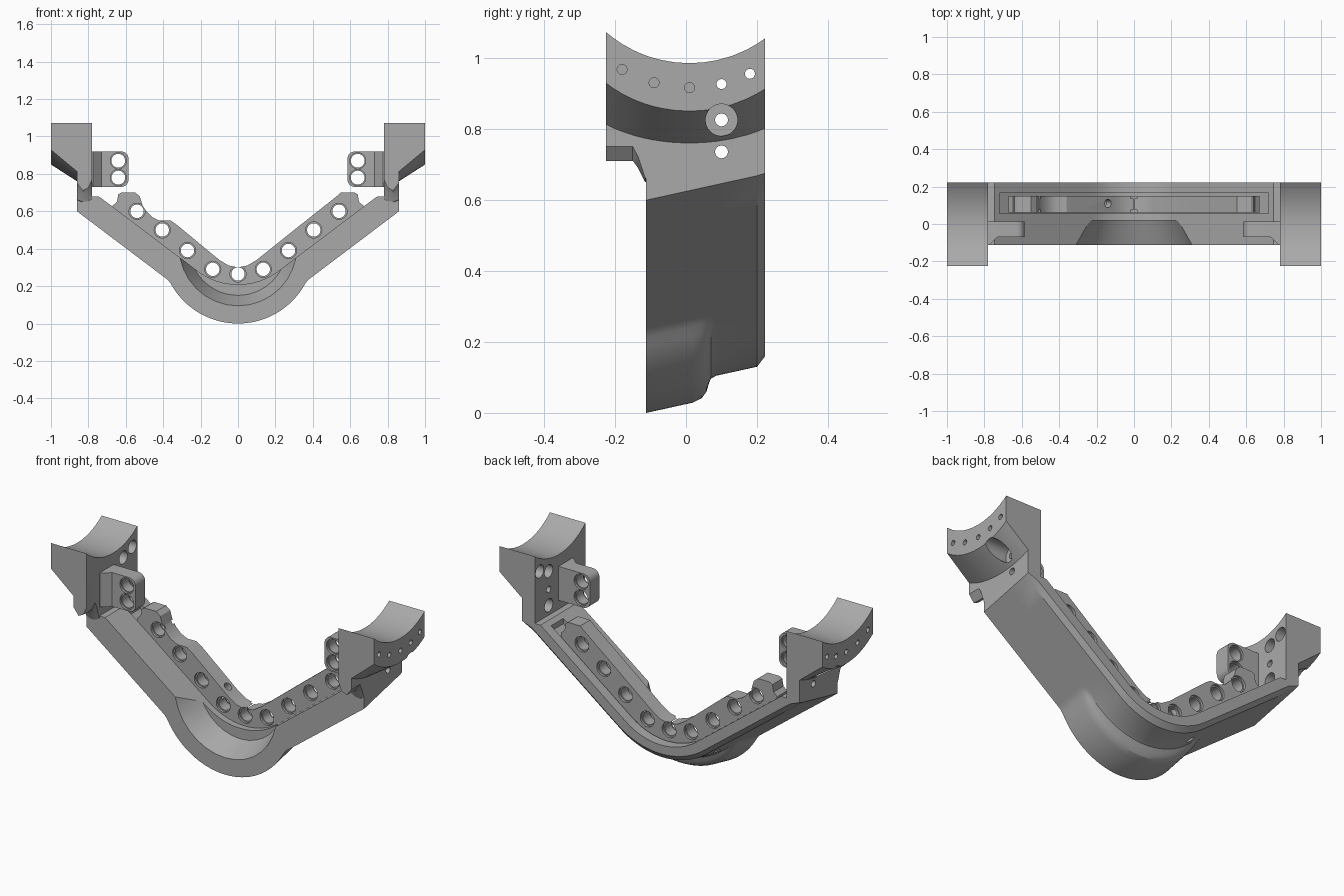
import bpy, bmesh, math
from mathutils import Vector, Matrix

cube = bpy.data.objects.get("Cube")
if cube:
    bpy.data.objects.remove(cube, do_unlink=True)

grey = bpy.data.materials.new("Satin grey")
grey.use_nodes = True
COLOR = (0.40, 0.40, 0.40, 1)
grey.diffuse_color = COLOR
grey.node_tree.nodes["Principled BSDF"].inputs["Base Color"].default_value = COLOR


def link(name, bm):
    bmesh.ops.recalc_face_normals(bm, faces=bm.faces[:])
    mesh = bpy.data.meshes.new(name)
    bm.to_mesh(mesh)
    bm.free()
    mesh.materials.append(grey)
    obj = bpy.data.objects.new(name, mesh)
    bpy.context.scene.collection.objects.link(obj)
    return obj


def add_loft(bm, rings):
    """Skin matching closed rings and cap both ends."""
    rows = [[bm.verts.new(p) for p in ring] for ring in rings]
    n = len(rows[0])
    for a, b in zip(rows, rows[1:]):
        for i in range(n):
            j = (i + 1) % n
            bm.faces.new((a[i], a[j], b[j], b[i]))
    bm.faces.new(rows[0])
    bm.faces.new(rows[-1][::-1])


def loft(name, rings):
    bm = bmesh.new()
    add_loft(bm, rings)
    return link(name, bm)


def add_rod(bm, p, q, r1, r2=None):
    """Cylinder or cone running from p to q."""
    p, q = Vector(p), Vector(q)
    turn = (q - p).to_track_quat('Z', 'Y').to_matrix().to_4x4()
    bmesh.ops.create_cone(bm, cap_ends=True, segments=32, radius1=r1,
                          radius2=r2 or r1, depth=(q - p).length,
                          matrix=Matrix.Translation((p + q) / 2) @ turn)


def cut(obj, bm):
    """Subtract the cutter mesh and bake the result."""
    cutter = link(obj.name + "_cutter", bm)
    cutter.hide_render = True
    mod = obj.modifiers.new("Cut", 'BOOLEAN')
    mod.object, mod.operation, mod.solver = cutter, 'DIFFERENCE', 'EXACT'
    mod.use_self = True
    deps = bpy.context.evaluated_depsgraph_get()
    mesh = bpy.data.meshes.new_from_object(obj.evaluated_get(deps))
    obj.modifiers.clear()
    obj.data = mesh
    bpy.data.objects.remove(cutter, do_unlink=True)


# Shared V curves
SLOPE = 0.755


def vee(x, tip, radius):
    """V with a rounded tip."""
    bend = radius * SLOPE / math.hypot(1, SLOPE)
    if abs(x) >= bend:
        return tip + SLOPE * abs(x)
    return tip + radius * math.hypot(1, SLOPE) - math.sqrt(radius ** 2 - x * x)


def inner(x):
    return min(0.68, vee(x, 0.118, 0.36))


def outer(x, lobe):
    base = vee(x, -0.05, 0.44)
    if abs(x) < 0.405:
        bulge = 0.41 - math.sqrt(0.41 ** 2 - x * x)
        base += lobe * (min(base, bulge) - base)
    return base


def band(xs, y, low, high):
    return ([(x, y, low(x)) for x in xs] +
            [(x, y, high(x)) for x in reversed(xs)])


# V body with a deeper round lobe at the front
half = [0.015 * i for i in range(1, 27)] + [0.45, 0.6, 0.72, 0.745, 0.8, 0.86]
xs = [-x for x in reversed(half)] + [0] + half
rings = []
for y, lobe, lift in ((-0.112, 1, 0), (0.02, 1, 0), (0.045, 0.88, 0), (0.058, 0.62, 0),
                      (0.064, 0.3, 0), (0.07, 0.08, 0), (0.085, 0, 0),
                      (0.2, 0, 0), (0.223, 0, 0.025)):
    shift = 0.22 * (y + 0.112) + lift
    rings.append(band(xs, y, lambda x: min(outer(x, lobe) + shift, inner(x) - 0.005), inner))
body = loft("v_body", rings)

# Rail slot, conical front recess and drain hole
DRAIN = ((-0.11, 0.11, 0.41), (-0.35, 0.11, 0.09), 0.022)
slot_xs = [x for x in xs if abs(x) < 0.74]
bm = bmesh.new()
add_loft(bm, [band(slot_xs, y, lambda x: inner(x) - 0.03, lambda x: inner(x) + 0.1)
              for y in (0.057, 0.165)])
add_rod(bm, (0, -0.13, 0.41), (0, 0.02, 0.41), 0.323, 0.26)
add_rod(bm, *DRAIN)
cut(body, bm)

# Perforated rail, notched on one side
end = [(0.55, 0.70), (0.625, 0.70), (0.64, 0.69), (0.647, 0.65), (0.67, 0.63)]
dip = [(0.05, 0.31), (0.1, 0.34)]
notch = [(0.33, 0.53), (0.36, 0.55), (0.42, 0.55), (0.46, 0.57), (0.49, 0.60),
         (0.51, 0.63), (0.525, 0.68)]
left = [(-x, z) for x, z in reversed(dip + notch + end)]
top = left + [(0, 0.30)] + dip + [(0.3, 0.50), (0.54, 0.69)] + end
height = dict(top)
rail = loft("hole_rail", [band([p[0] for p in top], y, lambda x: inner(x) - 0.028, height.get)
                          for y in (0.062, 0.15)])
bm = bmesh.new()
for x, z in ((0, 0.265), (0.135, 0.29), (0.27, 0.39), (0.405, 0.50), (0.54, 0.60)):
    for s in ((1, -1) if x else (1,)):
        add_rod(bm, (s * x, 0, z), (s * x, 0.2, z), 0.036)
        add_rod(bm, (s * x, 0.05, z), (s * x, 0.075, z), 0.043)
        add_rod(bm, (s * x, 0.137, z), (s * x, 0.16, z), 0.043)
add_rod(bm, *DRAIN)
cut(rail, bm)


# Curved cradle section at one depth
def cradle_ring(s, y, foot, k):
    d = 0.36 - math.sqrt(0.36 ** 2 - (y - 0.01) ** 2)
    pts = [(1, 0.985 + d), (0.78, 0.985 + d), (0.78, foot + 0.06 * k),
           (0.80, foot + 0.015 * k), (0.83, foot), (0.86, foot + 0.04 * k),
           (0.86, 0.76 + 0.6 * d), (1, 0.85 + 0.9 * d)]
    return [(s * x, y, z) for x, z in pts]


for s, side in ((1, "left"), (-1, "right")):
    # Cradle on its post, with foot rising at the front overhang
    rings = [cradle_ring(s, y, 0.71, 1) for y in (-0.225, -0.205, -0.18, -0.15)]
    rings += [cradle_ring(s, -0.135, 0.69, 0.8), cradle_ring(s, -0.115, 0.65, 0.3)]
    rings += [cradle_ring(s, y, 0.65 + 0.08 * (y + 0.1), 0.05)
              for y in (-0.1, -0.07, -0.03, 0.01, 0.05, 0.09, 0.13, 0.17, 0.2, 0.223)]
    cradle = loft(side + "_cradle", rings)
    bm = bmesh.new()
    pins = [(-0.18, 0.967), (-0.09, 0.93), (0.01, 0.916), (0.1, 0.926), (0.18, 0.955)]
    for y, z in pins[:3]:
        add_rod(bm, (s * 0.95, y, z), (s * 1.05, y, z), 0.014)
    for y, z, r in [(*p, 0.014) for p in pins[3:]] + [(0.1, 0.735, 0.018)]:
        add_rod(bm, (s * 0.7, y, z), (s * 1.05, y, z), r)
        add_rod(bm, (s * 0.7, y, z), (s * 0.835, y, z), 0.036)
    add_rod(bm, (s * 0.7, 0.1, 0.825), (s * 1.05, 0.1, 0.825), 0.018)
    add_rod(bm, (s * 0.862, 0.1, 0.825), (s * 1.05, 0.1, 0.825), 0.045)
    cut(cradle, bm)

    # Two-hole tab with rounded end
    outline = [(0.78, 0.73), (0.78, 0.92)]
    for z, start in ((0.88, 90), (0.77, 180)):
        for i in range(7):
            a = math.radians(start + 15 * i)
            outline.append((0.625 + 0.04 * math.cos(a), z + 0.04 * math.sin(a)))
    tab = loft(side + "_tab", [[(s * x, y, z) for x, z in outline] for y in (-0.07, 0.014)])
    bm = bmesh.new()
    for z in (0.78, 0.87):
        add_rod(bm, (s * 0.64, -0.2, z), (s * 0.64, 0.1, z), 0.037)
        add_rod(bm, (s * 0.64, -0.2, z), (s * 0.64, -0.058, z), 0.043)
        add_rod(bm, (s * 0.64, 0.002, z), (s * 0.64, 0.1, z), 0.043)
    cut(tab, bm)

    # Flared root joining tab to post
    root = [(0.785, -0.112), (0.775, -0.112), (0.73, -0.07), (0.73, 0.014), (0.785, 0.014)]
    loft(side + "_tab_root", [[(s * x, y, z) for x, y in root] for z in (0.73, 0.92)])

# Smooth rounded surfaces, keep machined edges crisp
bpy.ops.object.select_all(action='DESELECT')
for obj in bpy.context.scene.objects:
    if obj.type == 'MESH':
        obj.select_set(True)
        bpy.context.view_layer.objects.active = obj
bpy.ops.object.shade_smooth_by_angle(angle=math.radians(28))
